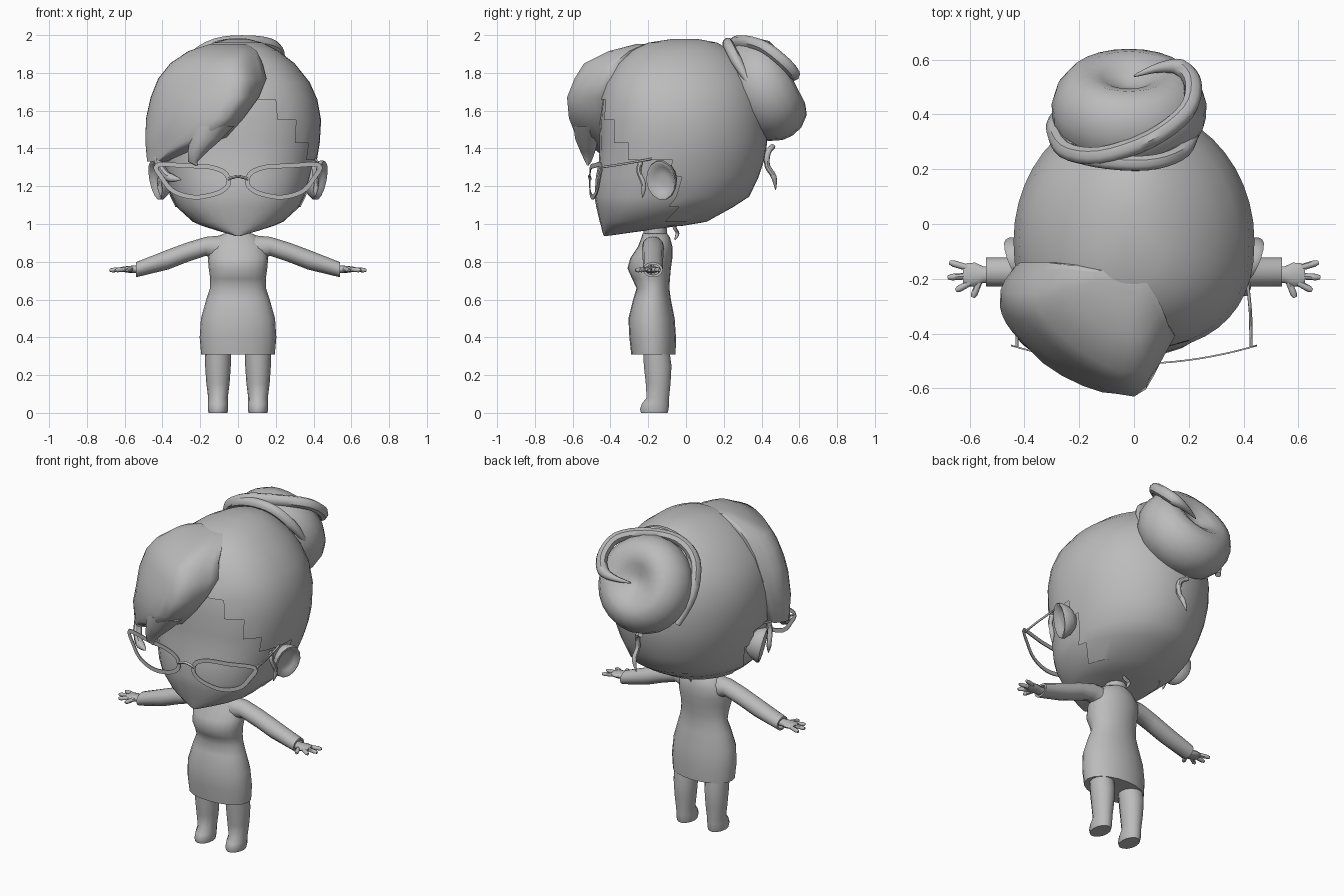
import bpy, bmesh, math
from mathutils import Vector, Matrix

if "Cube" in bpy.data.objects:
    bpy.data.objects.remove(bpy.data.objects["Cube"])

grey = bpy.data.materials.new("neutral_grey")
grey.diffuse_color = (0.5, 0.5, 0.5, 1)
grey.use_nodes = True
grey.node_tree.nodes["Principled BSDF"].inputs["Base Color"].default_value = grey.diffuse_color


def finish(ob, angle=45):
    bpy.ops.object.select_all(action='DESELECT')
    ob.select_set(True)
    bpy.context.view_layer.objects.active = ob
    if ob.type == 'CURVE':
        bpy.ops.object.convert(target='MESH')
        ob = bpy.context.object
    ob.data.materials.clear()
    ob.data.materials.append(grey)
    bpy.ops.object.shade_smooth_by_angle(angle=math.radians(angle))
    return ob


def loft(name, rings, caps=True, remove=None, matrix=None, angle=45):
    """Skin a list of closed rings; optionally drop faces by a rule."""
    bm = bmesh.new()
    rows = [[bm.verts.new(p) for p in r] for r in rings]
    n = len(rows[0])
    pairs = list(zip(rows, rows[1:])) + ([] if caps else [(rows[-1], rows[0])])
    for a, b in pairs:
        for i in range(n):
            j = (i + 1) % n
            bm.faces.new((a[i], a[j], b[j], b[i]))
    if caps:
        bm.faces.new(rows[0])
        bm.faces.new(rows[-1])
    if matrix:
        bm.transform(matrix)
    bmesh.ops.recalc_face_normals(bm, faces=bm.faces)
    if remove:
        bad = [f for f in bm.faces if remove(f.calc_center_median())]
        bmesh.ops.delete(bm, geom=bad, context='FACES')
    me = bpy.data.meshes.new(name)
    bm.to_mesh(me)
    bm.free()
    ob = bpy.data.objects.new(name, me)
    bpy.context.collection.objects.link(ob)
    return finish(ob, angle)


def smooth_path(pts, steps=4, closed=False):
    """Catmull-Rom interpolation through the points."""
    p = [Vector(q) for q in pts]
    p = [p[-1]] + p + p[:2] if closed else [p[0]] + p + [p[-1]]
    out = []
    for a, b, c, d in zip(p, p[1:], p[2:], p[3:]):
        for k in range(steps):
            t = k / steps
            out.append(0.5 * (2 * b + (c - a) * t + (2 * a - 5 * b + 4 * c - d) * t * t
                              + (3 * b - a - 3 * c + d) * t ** 3))
    return out if closed else out + [p[-2]]


def tube(name, pts, radius, tips=(1, 1)):
    """Round strand along a path, thinning towards the given tip factors."""
    path = smooth_path(pts)
    cu = bpy.data.curves.new(name, 'CURVE')
    cu.dimensions = '3D'
    cu.bevel_depth = radius
    cu.bevel_resolution = 2
    cu.use_fill_caps = True
    sp = cu.splines.new('POLY')
    sp.points.add(len(path) - 1)
    for i, q in enumerate(path):
        t = i / (len(path) - 1)
        sp.points[i].co = (*q, 1)
        sp.points[i].radius = min(1, tips[0] + 4 * t, tips[1] + 4 * (1 - t))
    ob = bpy.data.objects.new(name, cu)
    bpy.context.collection.objects.link(ob)
    return finish(ob)


def oval(z, hw, f, b, n=28, mid=0.5, e=2.0, cx=0.0):
    """Horizontal ring from half width, front y and back y."""
    yc, ring = f + mid * (b - f), []
    for i in range(n):
        a = 2 * math.pi * i / n
        c, s = math.cos(a), math.sin(a)
        k = 2 / e if s < 0 else 1
        x = hw * math.copysign(abs(c) ** k, c)
        y = yc - (yc - f) * abs(s) ** k if s < 0 else yc + (b - yc) * s
        ring.append((cx + x, y, z))
    return ring


# head: z, half width, front, back
skull = [(0.937, .02, -.435, -.40), (0.965, .12, -.445, -.20), (0.99, .20, -.45, -.02),
         (1.012, .25, -.457, .11), (1.09, .335, -.475, .25), (1.145, .362, -.485, .335),
         (1.25, .395, -.477, .385), (1.34, .418, -.47, .415), (1.43, .433, -.468, .43),
         (1.55, .44, -.465, .43), (1.66, .42, -.455, .415), (1.75, .38, -.43, .38),
         (1.85, .30, -.37, .315), (1.92, .21, -.295, .235), (1.96, .13, -.20, .165),
         (1.98, .05, -.07, .06)]
loft("face", [oval(z - (.012 if z > 1.9 else 0), max(w - .01, .015), f + (.01 if z > 1.3 else 0),
                   b - .015, mid=.45, e=2.35) for z, w, f, b in skull])


# hair cap with the face opening removed
def face_opening(c):
    return (c.y < -.06 and c.z < 1.34) or (c.y < -.3 and c.z < 1.34 + 2.2 * (-.3 - c.y)) or c.z < 1.0


loft("hair_cap", [oval(z, w, f, b, n=44, mid=.45, e=2.35) for z, w, f, b in skull[2:]], remove=face_opening)

# swept fringe: outer contour per height, closed inside the head
fringe = [(1.952, (-.14, -.17), (-.15, -.21), (-.09, -.25), (.0, -.265), (.05, -.22)),
          (1.915, (-.24, -.15), (-.26, -.24), (-.15, -.36), (.02, -.41), (.10, -.30)),
          (1.85, (-.32, -.14), (-.355, -.30), (-.2, -.46), (.0, -.54), (.13, -.38)),
          (1.77, (-.375, -.14), (-.42, -.30), (-.25, -.48), (.01, -.59), (.15, -.41)),
          (1.67, (-.415, -.14), (-.46, -.30), (-.29, -.50), (.0, -.63), (.11, -.46)),
          (1.56, (-.44, -.16), (-.485, -.28), (-.33, -.51), (-.06, -.62), (.03, -.46)),
          (1.46, (-.445, -.19), (-.49, -.30), (-.41, -.43), (-.18, -.58), (-.06, -.46)),
          (1.40, (-.445, -.21), (-.488, -.30), (-.44, -.39), (-.32, -.49), (-.22, -.45)),
          (1.33, (-.44, -.24), (-.48, -.30), (-.465, -.35), (-.42, -.40), (-.38, -.40))]
rings = []
for z, *pts in fringe:
    outer = smooth_path([(x, y, z) for x, y in pts], 4)
    lo, hi = outer[0].copy(), outer[-1].copy()
    lo.x *= .8
    hi.x, hi.y = hi.x - .03, hi.y * .85
    rings.append(outer + [hi, lo])
loft("fringe", rings, angle=60)
loft("fringe_point", [oval(z, w, f, b, 10, cx=x) for z, x, w, f, b in
     [(1.52, -.13, .11, -.60, -.46), (1.45, -.17, .085, -.59, -.46), (1.38, -.215, .05, -.56, -.48),
      (1.33, -.24, .025, -.535, -.50), (1.31, -.22, .006, -.525, -.515)]])
tube("fringe_side_lock", [(-.43, -.36, 1.36), (-.41, -.40, 1.30), (-.37, -.44, 1.25), (-.30, -.475, 1.235)],
     .024, (1, .05))

# hair bun: dimpled dome turned about a tilted axis
axis = Vector((0, .89, .456)).normalized()
up = Vector((0, -axis.z, axis.y))
bun_m = Matrix.Translation((-.018, .357, 1.68)) @ Matrix(
    ((1, 0, 0), (0, up.y, axis.y), (0, up.z, axis.z))).to_4x4()
profile = [(.17, -.1), (.25, -.04), (.28, .03), (.283, .09), (.265, .15), (.22, .205),
           (.16, .225), (.1, .205), (.05, .175), (.01, .165)]
loft("hair_bun", [[(r * math.cos(2 * math.pi * i / 24), r * math.sin(2 * math.pi * i / 24), h)
                   for i in range(24)] for r, h in profile], matrix=bun_m)
tube("bun_coil", [(.0, .54, 1.76), (.09, .57, 1.775), (.17, .57, 1.80), (.215, .51, 1.865), (.19, .41, 1.94),
                  (.06, .31, 1.966), (-.12, .25, 1.95), (-.25, .27, 1.86), (-.29, .36, 1.69),
                  (-.25, .44, 1.53)], .033, (.1, .5))
tube("bun_base_strand", [(-.27, .31, 1.8), (-.2, .25, 1.9), (-.06, .224, 1.952), (.08, .227, 1.945),
                         (.18, .27, 1.86), (.235, .35, 1.72)], .029, (.5, .3))

# loose hair wisps
tube("back_wisp", [(-.01, .46, 1.41), (.03, .435, 1.38), (.03, .43, 1.31), (.03, .465, 1.25), (.01, .475, 1.18)],
     .015, (1, .1))
tube("nape_wisp", [(.02, -.07, 1.02), (.02, -.06, .98), (.0, -.045, .95), (.01, -.06, .915)], .01, (1, .1))

# torso, neck and dress
dress = [(.31, .195, -.29, -.055), (.4, .203, -.30, -.053), (.5, .196, -.305, -.06), (.6, .168, -.28, -.08),
         (.66, .148, -.262, -.088), (.71, .147, -.285, -.085), (.765, .155, -.31, -.08),
         (.82, .16, -.295, -.072), (.88, .15, -.255, -.072), (.93, .11, -.235, -.085), (.95, .075, -.23, -.1)]
loft("dress", [oval(*r, n=20, e=2.2) for r in dress])
loft("neck", [oval(z, .065, -.225, -.1, n=12) for z in (.9, 1.05)])


def ellipse_x(x, y, z, ry, rz, n=12):
    return [(x, y + ry * math.cos(2 * math.pi * i / n), z + rz * math.sin(2 * math.pi * i / n))
            for i in range(n)]


# paired parts
lens = [(.05, 1.225), (.07, 1.272), (.15, 1.302), (.27, 1.308), (.43, 1.312), (.40, 1.24),
        (.34, 1.172), (.23, 1.142), (.12, 1.16), (.065, 1.19)]
for s, side in ((-1, "left"), (1, "right")):
    # sleeve with a cuff lip, then hand and fingers
    arm = [(.08, .865, .06, .075), (.17, .882, .058, .05), (.27, .85, .056, .052),
           (.37, .812, .054, .053), (.54, .758, .053, .04), (.54, .758, .04, .028), (.5, .765, .035, .025)]
    loft("sleeve_" + side, [ellipse_x(s * x, -.175, z, ry, rz) for x, z, ry, rz in arm])
    palm = [(.5, .03, .022), (.55, .03, .02), (.58, .044, .018), (.61, .042, .014), (.625, .034, .01)]
    loft("palm_" + side, [ellipse_x(s * x, -.185, .76, ry, rz) for x, ry, rz in palm])
    for f, (a, b) in enumerate((((.565, -.21), (.588, -.268)), ((.6, -.215), (.65, -.243)),
                                ((.605, -.19), (.68, -.195)), ((.6, -.162), (.674, -.14)))):
        tube(f"finger_{side}_{f}", [(s * a[0], a[1], .76), (s * b[0], b[1], .755)], .012, (1, .6))
    # leg and foot
    leg = [(.0, .05, -.24, -.095), (.02, .054, -.245, -.09), (.05, .053, -.235, -.088),
           (.08, .052, -.21, -.088), (.16, .062, -.215, -.08), (.25, .068, -.225, -.075), (.36, .07, -.23, -.09)]
    loft("leg_" + side, [oval(*r, n=14, cx=s * .106) for r in leg])
    # dished ear, flaring outwards at the back and top
    dish = [(.5, -.06), (.8, -.03), (1, .01), (.97, .025), (.85, .025), (.65, .005), (.3, -.002), (.02, -.002)]
    ear_m = (Matrix.Translation((s * .415, -.125, 1.235)) @ Matrix.Rotation(-s * math.radians(22), 4, 'Z')
             @ Matrix.Rotation(s * math.radians(12), 4, 'Y'))
    loft("ear_" + side, [ellipse_x(s * h, (.02 - .02 * r), 0.0, .085 * r, .108 * r, 14) for r, h in dish],
         matrix=ear_m, angle=60)
    tube("sideburn_wisp_" + side, [(s * .4, -.24, 1.33), (s * .405, -.25, 1.28), (s * .415, -.225, 1.21),
                                   (s * .405, -.23, 1.14)], .014, (.8, .1))
    # spectacles: thin flat rim following the lens outline
    path, rim = smooth_path([(x, 0, z) for x, z in lens], 4, True), []
    for i, p in enumerate(path):
        t = (path[(i + 1) % len(path)] - path[i - 1]).normalized()
        o = Vector((-t.z, 0, t.x)) * .012
        rim.append([(s * q.x, -.513 + .33 * q.x ** 2 + d, q.z)
                    for q, d in ((p + o, 0), (p + o, .006), (p - o, .006), (p - o, 0))])
    loft("spectacle_rim_" + side, rim, caps=False)
    tube("spectacle_arm_" + side, [(s * .427, -.45, 1.3), (s * .425, -.32, 1.32), (s * .41, -.18, 1.345)], .006)
tube("spectacle_bridge", [(-.055, -.508, 1.237), (0, -.511, 1.252), (.055, -.508, 1.237)], .008)
